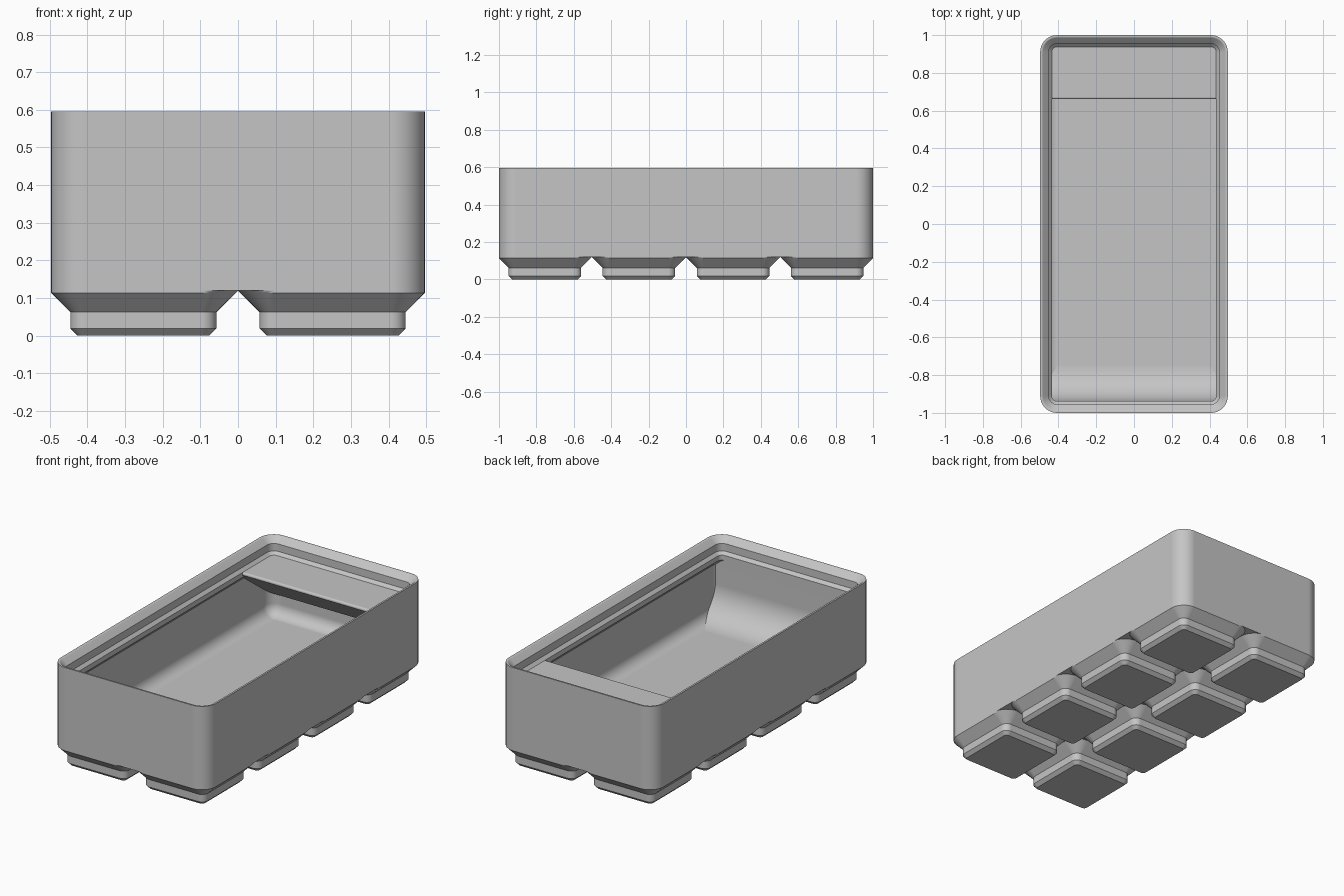
import bpy, bmesh, math
from mathutils import Vector

if "Cube" in bpy.data.objects:
    bpy.data.objects.remove(bpy.data.objects["Cube"], do_unlink=True)

MM = 2 / 83.5                      # one millimetre in scene units
HX, HY, R = 20.75 * MM, 1.0, 3.75 * MM
PITCH = 21 * MM
FLOOR, LIP, RIM = 0.1395, 21 * MM, 24.85 * MM

grey = bpy.data.materials.new("light_grey")
grey.use_nodes = True
grey.diffuse_color = (0.56, 0.56, 0.56, 1)
grey.node_tree.nodes["Principled BSDF"].inputs["Base Color"].default_value = (0.56, 0.56, 0.56, 1)


def finish(name, bm):
    bmesh.ops.recalc_face_normals(bm, faces=bm.faces)
    mesh = bpy.data.meshes.new(name)
    bm.to_mesh(mesh)
    bm.free()
    mesh.materials.append(grey)
    obj = bpy.data.objects.new(name, mesh)
    bpy.context.collection.objects.link(obj)
    bpy.ops.object.select_all(action="DESELECT")
    obj.select_set(True)
    bpy.context.view_layer.objects.active = obj
    bpy.ops.object.shade_smooth_by_angle(angle=math.radians(30))
    # Keep the large flat faces evenly shaded beside the rounded corners
    weighted = obj.modifiers.new("weighted_normals", "WEIGHTED_NORMAL")
    weighted.keep_sharp = True
    return obj


def rounded_rect(hx, hy, r, z, cx=0, cy=0, seg=8):
    pts = []
    for i, (sx, sy) in enumerate([(1, 1), (-1, 1), (-1, -1), (1, -1)]):
        for k in range(seg + 1):
            a = math.pi / 2 * (i + k / seg)
            pts.append(Vector((cx + sx * (hx - r) + r * math.cos(a),
                               cy + sy * (hy - r) + r * math.sin(a), z)))
    return pts


def loft(name, rings):
    bm = bmesh.new()
    loops = [[bm.verts.new(p) for p in ring] for ring in rings]
    for a, b in zip(loops, loops[1:]):
        for i in range(len(a)):
            j = (i + 1) % len(a)
            bm.faces.new((a[i], a[j], b[j], b[i]))
    bm.faces.new(loops[0])
    bm.faces.new(loops[-1])
    return finish(name, bm)


def prism(name, profile, hx):
    # Extrude a (y, z) profile across the width
    return loft(name, [[Vector((x, y, z)) for y, z in profile] for x in (-hx, hx)])


def keep_inside(p):
    # Pull a point back onto the outline of the bin
    q = Vector((max(-HX + R, min(HX - R, p.x)), max(-HY + R, min(HY - R, p.y)), p.z))
    d = p - q
    return q + d.normalized() * R if d.length > R else p


# Bin shell: outer wall, stacking lip, inner wall, filleted floor as (inset, z)
section = [(0, 5 * MM), (0, RIM), (0.007, RIM), (0.011, RIM - 0.001), (0.0145, RIM - 0.003),
           (1.9 * MM, LIP + 2.5 * MM), (1.9 * MM, LIP + 0.7 * MM),
           (2.6 * MM, LIP), (2.6 * MM, LIP - 1.2 * MM), (0.95 * MM, LIP - 2.85 * MM)]
fillet = 2.75 * MM
for k in range(7):
    a = math.pi / 2 * k / 6
    section.append((0.95 * MM + fillet * (1 - math.cos(a)),
                    FLOOR + fillet * (1 - math.sin(a))))
loft("bin_shell", [rounded_rect(HX - d, HY - d, max(R - d, 0.002), z) for d, z in section])

# Feet: chamfer, straight band, chamfer that runs out to the grid lines
foot = [(7.3, 0.8, 0), (8.1, 1.6, 0.8), (8.1, 1.6, 2.6), (10.25, 3.75, 4.75), (10.5, 4, 5)]
for col in range(2):
    for row in range(4):
        cx, cy = (col - 0.5) * PITCH, (row - 1.5) * PITCH
        rings = [rounded_rect(h * MM, h * MM, r * MM, z * MM, cx, cy) for h, r, z in foot]
        loft(f"foot_{col + 1}_{row + 1}", [[keep_inside(p) for p in ring] for ring in rings])

# Curved scoop along the inside of the front wall
front, rs = -HY + 2.6 * MM, 0.185
scoop = [(-0.955, FLOOR - 0.01), (-0.955, LIP), (front, LIP)]
for k in range(13):
    a = math.pi / 2 * k / 12
    scoop.append((front + rs * (1 - math.cos(a)), FLOOR + rs * (1 - math.sin(a))))
scoop.append((front + rs, FLOOR - 0.01))
prism("front_scoop", scoop, 0.476)

# Label shelf at the back with a rounded nose and sloping underside
nose, rn = 0.661, 0.011
shelf = [(0.955, LIP)]
for k in range(7):
    a = math.pi / 2 + math.radians(126) * k / 6
    shelf.append((nose + rn + rn * math.cos(a), LIP - rn + rn * math.sin(a)))
drop = math.tan(math.radians(36)) * (0.955 - nose)
shelf.append((0.955, LIP - 2 * rn - drop))
prism("label_shelf", shelf, 0.476)
